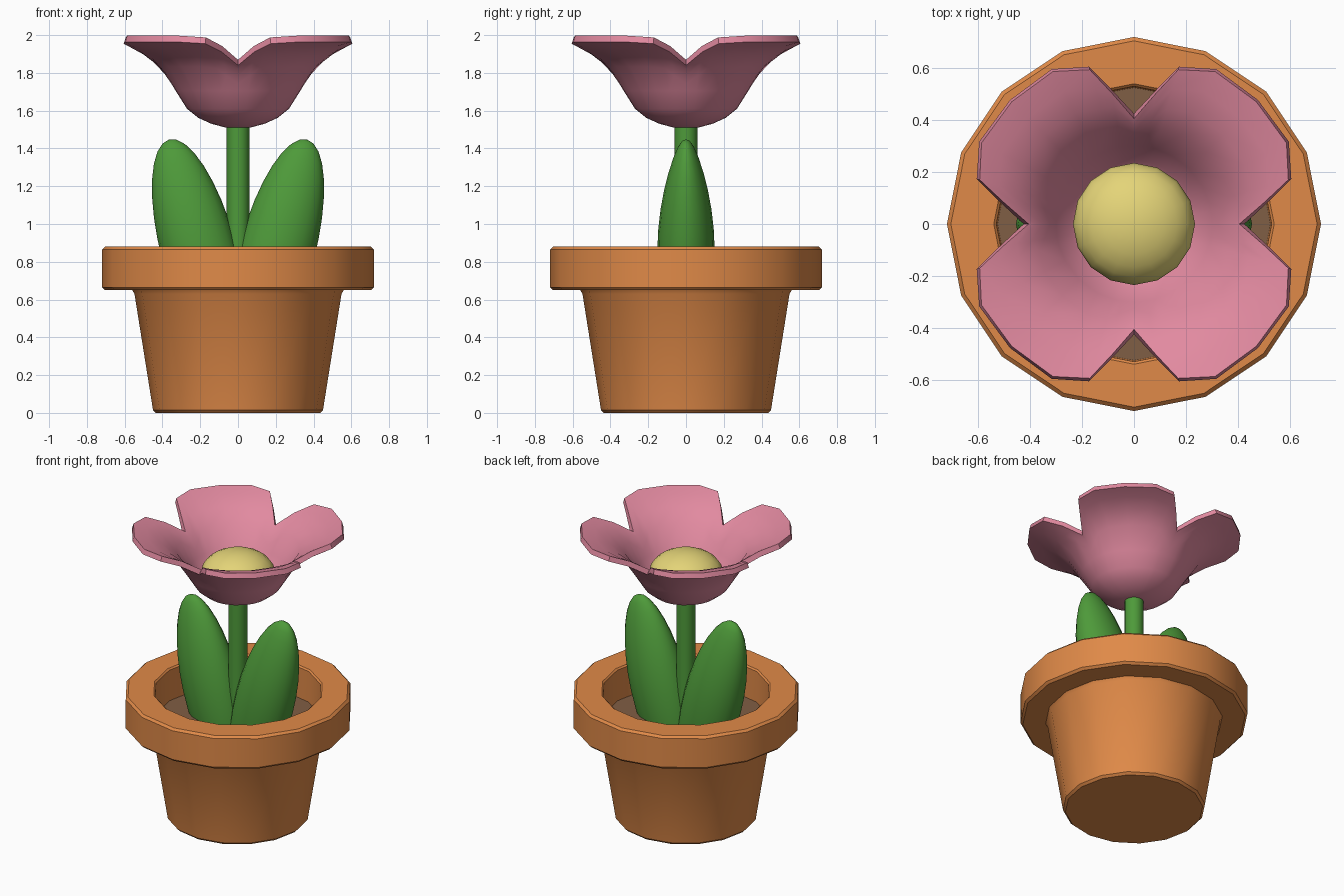
import bpy, bmesh, math
from mathutils import Vector, Matrix

if "Cube" in bpy.data.objects:
    bpy.data.objects.remove(bpy.data.objects["Cube"])


def material(name, color):
    m = bpy.data.materials.new(name)
    m.diffuse_color = (*color, 1)
    m.use_nodes = True
    m.node_tree.nodes["Principled BSDF"].inputs["Base Color"].default_value = m.diffuse_color
    return m


terracotta = material("terracotta", (0.745, 0.254, 0.065))
earth = material("earth brown", (0.216, 0.112, 0.058))
green = material("leaf green", (0.076, 0.323, 0.042))
pink = material("petal pink", (0.76, 0.254, 0.352))
yellow = material("pollen yellow", (0.776, 0.659, 0.188))


def finish(name, bm, mat, angle=35):
    bmesh.ops.recalc_face_normals(bm, faces=bm.faces)
    me = bpy.data.meshes.new(name)
    bm.to_mesh(me)
    bm.free()
    me.materials.append(mat)
    ob = bpy.data.objects.new(name, me)
    bpy.context.collection.objects.link(ob)
    bpy.ops.object.select_all(action='DESELECT')
    ob.select_set(True)
    bpy.context.view_layer.objects.active = ob
    bpy.ops.object.shade_smooth_by_angle(angle=math.radians(angle))
    return ob


def lathe(name, profile, mat, sides=16):
    bm = bmesh.new()
    vs = [bm.verts.new((r, 0, z)) for r, z in profile]
    es = [bm.edges.new(p) for p in zip(vs, vs[1:])]
    bmesh.ops.spin(bm, geom=vs + es, axis=(0, 0, 1), cent=(0, 0, 0),
                   angle=math.tau, steps=sides)
    bmesh.ops.remove_doubles(bm, verts=bm.verts, dist=1e-4)
    bmesh.ops.dissolve_degenerate(bm, edges=bm.edges, dist=1e-5)
    return finish(name, bm, mat)


# Pot with thick rim, soil inside, stem
lathe("pot", [(0, 0), (0.435, 0), (0.45, 0.015), (0.548, 0.63), (0.56, 0.65),
              (0.705, 0.65), (0.72, 0.665), (0.72, 0.865), (0.705, 0.88),
              (0.54, 0.88), (0.53, 0.87), (0.525, 0.64), (0, 0.64)], terracotta)
lathe("soil", [(0, 0.66), (0.526, 0.66), (0.52, 0.645), (0, 0.645)], earth)
lathe("stem", [(0, 0.65), (0.06, 0.65), (0.06, 1.54), (0, 1.54)], green)

# Two leaves: tapered ellipsoids leaning outwards
for side, label in ((-1, "left_leaf"), (1, "right_leaf")):
    bm = bmesh.new()
    bmesh.ops.create_uvsphere(bm, u_segments=20, v_segments=16, radius=1)
    for v in bm.verts:
        if v.co.z > 0:
            v.co.y *= 1 - 0.28 * v.co.z ** 2
    bmesh.ops.transform(bm, verts=bm.verts, matrix=(
        Matrix.Translation((0.205 * side, 0, 0.85))
        @ Matrix.Rotation(math.radians(15) * side, 4, 'Y')
        @ Matrix.Diagonal((0.2, 0.152, 0.6185, 1))))
    finish(label, bm, green, 60)

# Four-petal bowl: polar grid whose rim radius dips at the notches
PROFILE = [(0, 1.51), (0.07, 1.512), (0.14, 1.53), (0.21, 1.562), (0.27, 1.61),
           (0.33, 1.705), (0.4, 1.82), (0.5, 1.9), (0.62, 1.953), (0.7, 1.968)]


def bowl_z(r):
    for (r0, z0), (r1, z1) in zip(PROFILE, PROFILE[1:]):
        if r <= r1:
            return z0 + (z1 - z0) * (r - r0) / (r1 - r0)
    return PROFILE[-1][1]


quarter = [(0, 0.425), (9.5, 0.525), (16, 0.63), (28, 0.675),
           (45, 0.675), (62, 0.675), (74, 0.63), (80.5, 0.525)]
bm = bmesh.new()
centre = bm.verts.new((0, 0, 1.51))
rays = []
for q in range(4):
    for deg, rim in quarter:
        a = math.radians(deg + 90 * q)
        radii = [0.07, 0.14, 0.21, 0.27, 0.33] + [0.33 + (rim - 0.33) * t
                                                 for t in (0.25, 0.5, 0.75, 1)]
        rays.append([bm.verts.new((r * math.cos(a), r * math.sin(a), bowl_z(r)))
                     for r in radii])
for a, b in zip(rays, rays[1:] + rays[:1]):
    bm.faces.new((centre, a[0], b[0]))
    for i in range(len(a) - 1):
        bm.faces.new((a[i], a[i + 1], b[i + 1], b[i]))
# thicken upwards: duplicate the sheet along its normals and bridge the rim
bm.normal_update()
flip = -1 if centre.normal.z < 0 else 1
upper = {v: bm.verts.new(v.co + v.normal * 0.035 * flip) for v in list(bm.verts)}
for f in list(bm.faces):
    bm.faces.new([upper[v] for v in reversed(f.verts)])
for a, b in zip(rays, rays[1:] + rays[:1]):
    bm.faces.new((a[-1], b[-1], upper[b[-1]], upper[a[-1]]))
finish("petals", bm, pink, 45)

# Flower centre
bm = bmesh.new()
bmesh.ops.create_uvsphere(bm, u_segments=16, v_segments=12, radius=1)
bmesh.ops.transform(bm, verts=bm.verts, matrix=(
    Matrix.Translation((0, 0, 1.69)) @ Matrix.Diagonal((0.235, 0.235, 0.15, 1))))
finish("flower_centre", bm, yellow, 60)
